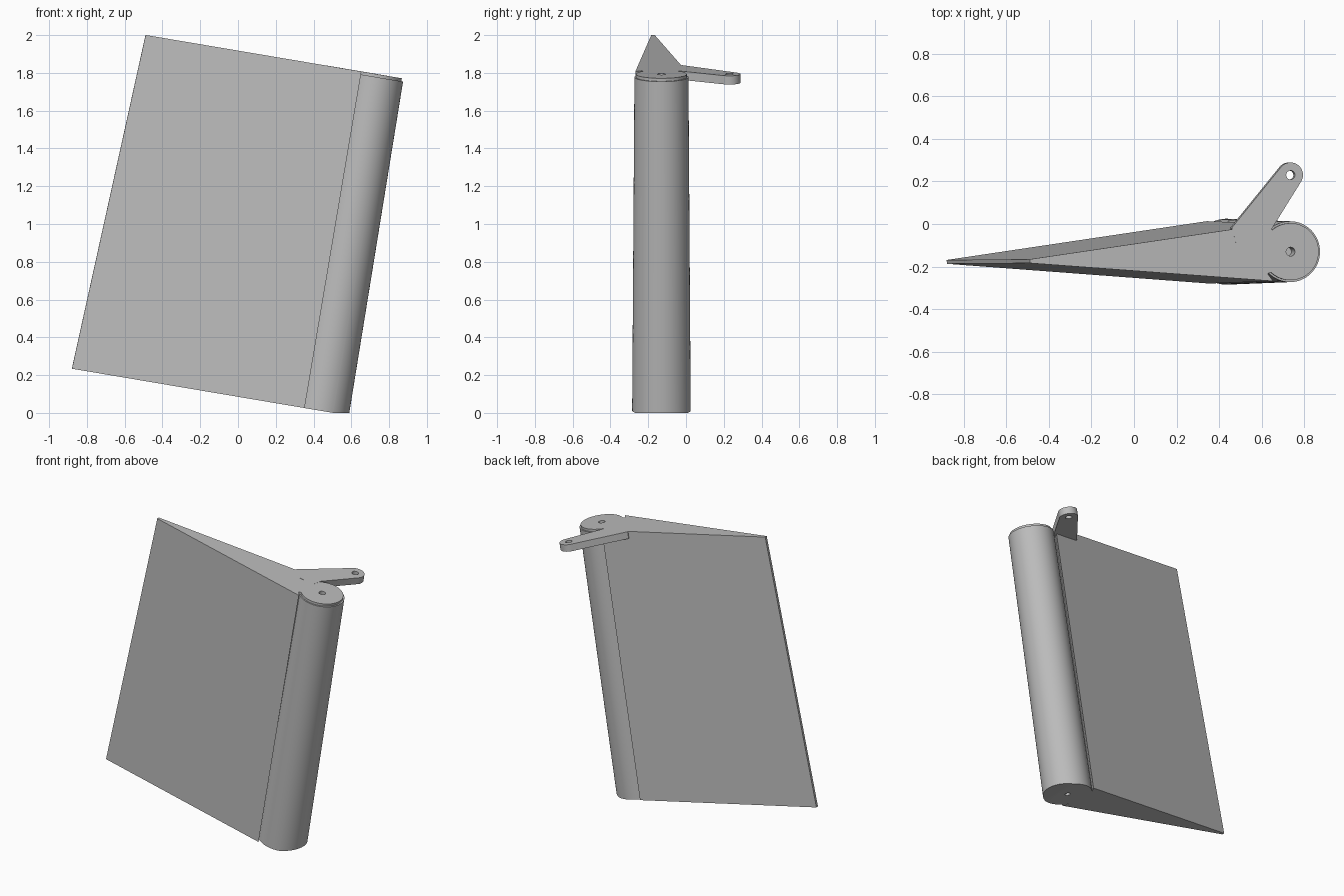
import bpy, bmesh, math
from mathutils import Matrix, Vector

if "Cube" in bpy.data.objects:
    bpy.data.objects.remove(bpy.data.objects["Cube"])

# Hinge axis leans aft, blade is slightly deflected about it
LEAN = math.radians(9.6)
HINGE = Matrix.Rotation(LEAN, 4, 'Y') @ Matrix.Translation((0.426, -0.13, 0))
BLADE = HINGE @ Matrix.Rotation(math.radians(2.06), 4, 'Z')
BOTTOM, TOP = 0.084, 1.891
R_LOW, R_TOP = 0.155, 0.143

grey = bpy.data.materials.new("plain grey")
grey.use_nodes = True
COLOUR = (0.5, 0.5, 0.5, 1)
grey.diffuse_color = COLOUR
grey.node_tree.nodes["Principled BSDF"].inputs["Base Color"].default_value = COLOUR


def loft(name, low, high, z0, z1, matrix, trim=False):
    """Solid between two matching outlines."""
    bm = bmesh.new()
    a = [bm.verts.new((x, y, z0)) for x, y in low]
    b = [bm.verts.new((x, y, z1)) for x, y in high]
    n = len(a)
    bm.faces.new(a[::-1])
    bm.faces.new(b)
    for i in range(n):
        j = (i + 1) % n
        bm.faces.new((a[i], a[j], b[j], b[i]))
    bmesh.ops.recalc_face_normals(bm, faces=bm.faces)
    bm.transform(matrix)
    if trim:  # level the foot with the ground
        cut = bmesh.ops.bisect_plane(bm, geom=bm.verts[:] + bm.edges[:] + bm.faces[:],
                                     plane_co=(0, 0, 0), plane_no=(0, 0, -1), clear_outer=True)
        edges = [e for e in cut["geom_cut"] if isinstance(e, bmesh.types.BMEdge)]
        bmesh.ops.holes_fill(bm, edges=edges, sides=0)
        bmesh.ops.recalc_face_normals(bm, faces=bm.faces)
    mesh = bpy.data.meshes.new(name)
    bm.to_mesh(mesh)
    bm.free()
    obj = bpy.data.objects.new(name, mesh)
    bpy.context.collection.objects.link(obj)
    mesh.materials.append(grey)
    return obj


def arc(r, start=0, end=360, steps=64, cx=0, cy=0):
    count = steps if end - start == 360 else steps + 1
    angles = [math.radians(start + (end - start) * i / steps) for i in range(count)]
    return [(cx + r * math.cos(t), cy + r * math.sin(t)) for t in angles]


def blade_outline(r, trailing):
    # Trailing edge, flat flank, then a notch where it meets the tube
    half = [(trailing, 0.009), (-0.088, r * 0.945), (-0.113, r * 0.69), (-0.06, r * 0.6)]
    return half + [(x, -y) for x, y in reversed(half)]


def activate(obj):
    bpy.ops.object.select_all(action='DESELECT')
    obj.select_set(True)
    bpy.context.view_layer.objects.active = obj


def bore(obj, y, z0, z1, r=0.021):
    ring = arc(r, steps=24, cy=y)
    cutter = loft("bore_cutter", ring, ring, z0, z1, HINGE)
    cutter.hide_render = True
    mod = obj.modifiers.new("bore", 'BOOLEAN')
    mod.operation = 'DIFFERENCE'
    mod.solver = 'EXACT'
    mod.object = cutter
    activate(obj)
    bpy.ops.object.modifier_apply(modifier=mod.name)
    bpy.data.objects.remove(cutter)


# Tapered blade
blade = loft("blade", blade_outline(R_LOW, -1.333), blade_outline(R_TOP, -1.243),
             BOTTOM, TOP, BLADE, trim=True)

# Rounded leading tube
tube = loft("leading_tube", arc(R_LOW), arc(R_TOP), BOTTOM, TOP - 0.016, HINGE, trim=True)

# Raised end cap on the tube
cap = loft("end_cap", arc(0.134), arc(0.134), TOP - 0.05, TOP, HINGE)

# Control arm with rounded tip
arm_shape = arc(0.059, -33, 139, 24, 0, 0.36) + [(-0.28, 0.112), (-0.26, 0.04), (-0.1, 0.04),
                                               (-0.088, 0.11)]
arm = loft("control_arm", arm_shape, arm_shape, TOP - 0.046, TOP + 0.0005, HINGE)

# Pivot holes
bore(tube, 0, BOTTOM - 0.1, BOTTOM + 0.1, 0.017)
bore(tube, 0, TOP - 0.1, TOP + 0.1)
bore(cap, 0, TOP - 0.1, TOP + 0.1)
bore(arm, 0.36, TOP - 0.1, TOP + 0.1)

for obj in (blade, tube, cap, arm):
    activate(obj)
    bpy.ops.object.shade_smooth_by_angle(angle=math.radians(25))
